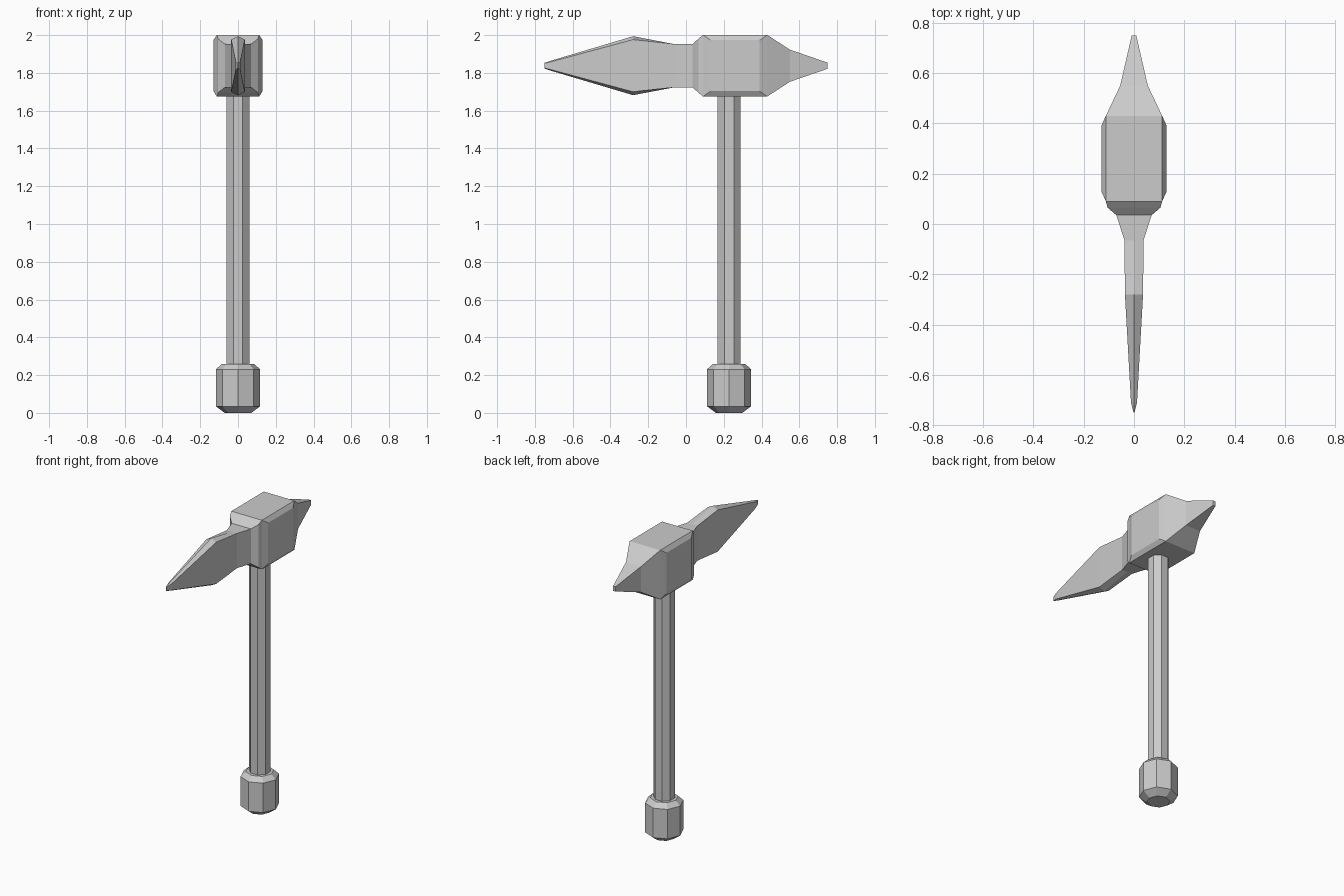
import bpy, bmesh
from math import cos, sin, pi

if "Cube" in bpy.data.objects:
    bpy.data.objects.remove(bpy.data.objects["Cube"])


def loft(name, rings):
    """Skin a list of equal-length closed rings and cap both ends."""
    bm = bmesh.new()
    vr = [[bm.verts.new(p) for p in ring] for ring in rings]
    n = len(vr[0])
    for r0, r1 in zip(vr, vr[1:]):
        for i in range(n):
            j = (i + 1) % n
            bm.faces.new((r0[i], r0[j], r1[j], r1[i]))
    bm.faces.new(vr[0])
    bm.faces.new(vr[-1])
    bmesh.ops.remove_doubles(bm, verts=bm.verts, dist=0.0005)
    bmesh.ops.dissolve_degenerate(bm, edges=bm.edges, dist=0.0001)
    bmesh.ops.recalc_face_normals(bm, faces=bm.faces)
    mesh = bpy.data.meshes.new(name)
    bm.to_mesh(mesh)
    bm.free()
    obj = bpy.data.objects.new(name, mesh)
    bpy.context.collection.objects.link(obj)
    return obj


def octagon(r, z, turn=0.0):
    return [(r * cos(i * pi / 4 + turn), 0.228 + r * sin(i * pi / 4 + turn), z)
            for i in range(8)]


def section(y, ridge, a, ha, w, hw):
    """Symmetric head section: ridge height, top corner, side corner."""
    c = 1.838
    right = [(0, ridge), (a, ha), (w, hw), (w, -hw), (a, -ha), (0, -ridge)]
    left = [(-x, h) for x, h in reversed(right[1:-1])]
    return [(x, y, c + h) for x, h in right + left]


def plain(y, w, h, ridge=None):
    return section(y, h if ridge is None else ridge, w, h, w, h)


# Pommel with chamfered ends
loft("pommel", [octagon(r, z) for r, z in
                ((0.07, 0), (0.117, 0.035), (0.117, 0.23), (0.085, 0.26))])

# Octagonal handle
loft("handle", [octagon(0.065, z, pi / 8) for z in (0.25, 1.70)])

# Head: ridged blade, neck, hammer block with raised cheeks, rear beak
loft("head", [
    plain(-0.75, 0.002, 0.012, 0.015),
    plain(-0.71, 0.012, 0.022, 0.028),
    plain(-0.28, 0.036, 0.138, 0.156),
    plain(-0.065, 0.038, 0.115),
    plain(0.035, 0.07, 0.115),
    plain(0.065, 0.105, 0.142),
    plain(0.09, 0.112, 0.163),
    section(0.13, 0.163, 0.112, 0.163, 0.13, 0.135),
    section(0.39, 0.163, 0.112, 0.163, 0.13, 0.135),
    plain(0.43, 0.112, 0.163),
    plain(0.55, 0.055, 0.085),
    plain(0.75, 0.009, 0.016),
])
